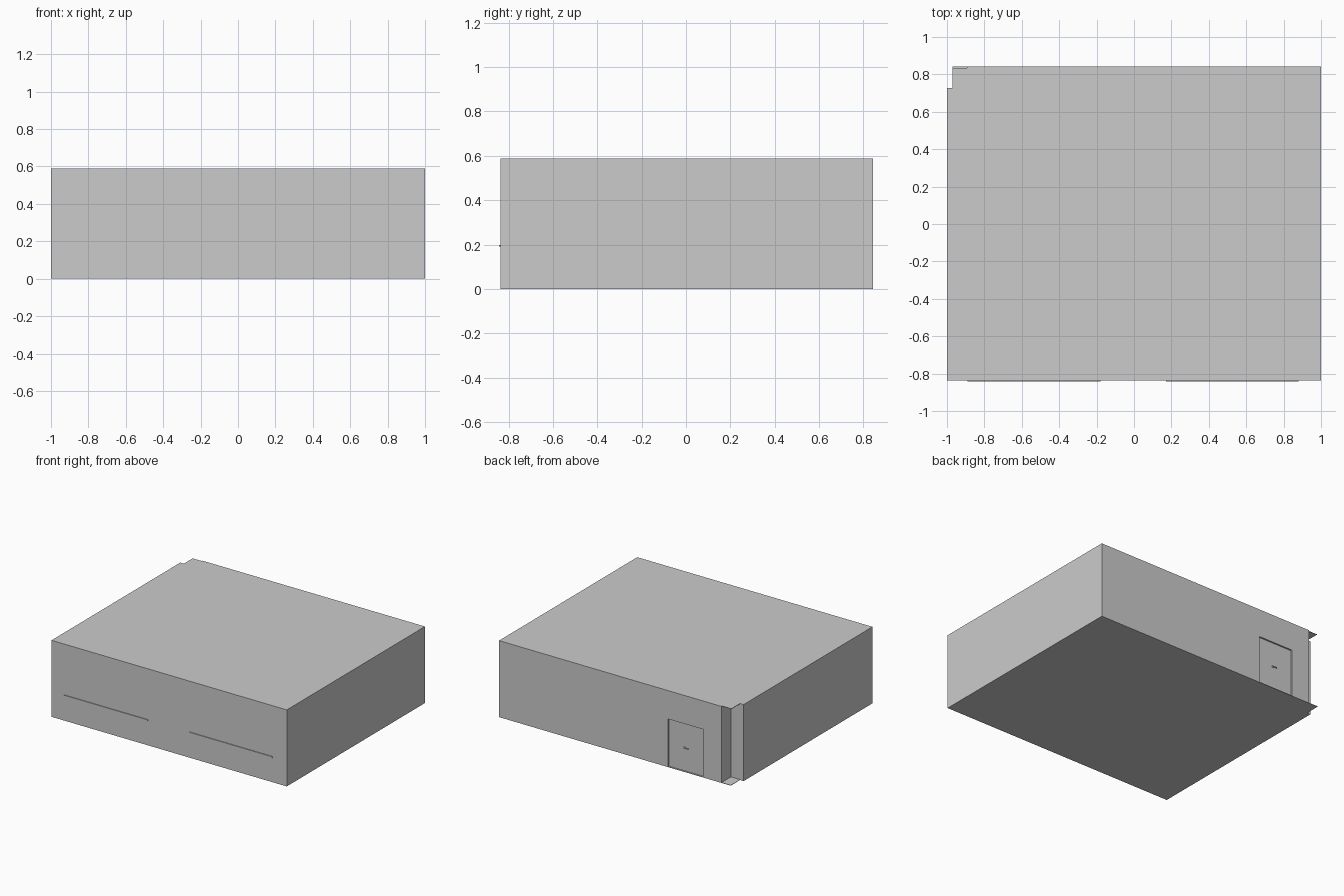
import bpy, bmesh

if "Cube" in bpy.data.objects:
    bpy.data.objects.remove(bpy.data.objects["Cube"])

H, T = 0.588, 0.003          # total height, slab thickness
FRONT, BACK = -0.836, 0.842  # outer wall planes


def finish(name, bm):
    bmesh.ops.recalc_face_normals(bm, faces=bm.faces)
    me = bpy.data.meshes.new(name)
    bm.to_mesh(me)
    bm.free()
    ob = bpy.data.objects.new(name, me)
    bpy.context.collection.objects.link(ob)
    return ob


def prism(name, pts, z0, z1):
    bm = bmesh.new()
    f = bm.faces.new([bm.verts.new((x, y, z0)) for x, y in pts])
    ext = bmesh.ops.extrude_face_region(bm, geom=[f], use_keep_orig=True)
    up = [v for v in ext["geom"] if isinstance(v, bmesh.types.BMVert)]
    bmesh.ops.translate(bm, verts=up, vec=(0, 0, z1 - z0))
    return finish(name, bm)


def box(name, x0, x1, y0, y1, z0, z1):
    return prism(name, [(x0, y0), (x1, y0), (x1, y1), (x0, y1)], z0, z1)


def wall_ring(name, outer, inner, z0, z1):
    bm = bmesh.new()
    loops = [[bm.verts.new((x, y, z)) for x, y in pts]
             for pts, z in ((outer, z0), (outer, z1), (inner, z1), (inner, z0))]
    n = len(outer)
    for a, b in zip(loops, loops[1:] + loops[:1]):
        for i in range(n):
            j = (i + 1) % n
            bm.faces.new((a[i], a[j], b[j], b[i]))
    return finish(name, bm)


def notched(x0, x1, y0, y1, nx, ny):
    # rectangle with a step cut from its back left corner
    return [(x0, y0), (x1, y0), (x1, y1), (nx, y1), (nx, ny), (x0, ny)]


# floor and ceiling, with the small corner notch
prism("floor", notched(-1, 1, FRONT, BACK, -0.97, 0.728), 0, T)
prism("ceiling", [(-1, FRONT), (1, FRONT), (1, BACK), (-0.89, BACK), (-0.89, 0.834),
                  (-0.97, 0.834), (-0.97, 0.728), (-1, 0.728)], H - T, H)

# walls, with the wider corner notch
walls = wall_ring("walls", notched(-1, 1, FRONT, BACK, -0.892, 0.728),
                  notched(-0.97, 0.97, FRONT + 0.03, BACK - 0.03, -0.862, 0.698), T, H - T)

# doorway cut through the back wall
cutter = box("doorway_cutter", -0.735, -0.437, BACK - 0.06, BACK + 0.05, -0.05, 0.37)
cutter.hide_render = True
cutter.hide_set(True)
cut = walls.modifiers.new("doorway", "BOOLEAN")
cut.operation = "DIFFERENCE"
cut.solver = "EXACT"
cut.object = cutter

# door panel set back in the opening, with its handle
door_y = BACK - 0.012
box("door", -0.735, -0.437, door_y - 0.012, door_y, T, 0.37)
box("door_handle_plate", -0.577, -0.565, door_y, door_y + 0.003, 0.172, 0.188)
box("door_handle", -0.603, -0.565, door_y + 0.003, door_y + 0.009, 0.177, 0.183)

# window sills passing through the front wall
for side, x0, x1 in (("left", -0.89, -0.18), ("right", 0.17, 0.88)):
    box("window_sill_" + side, x0, x1, -0.842, -0.79, 0.19, 0.198)
